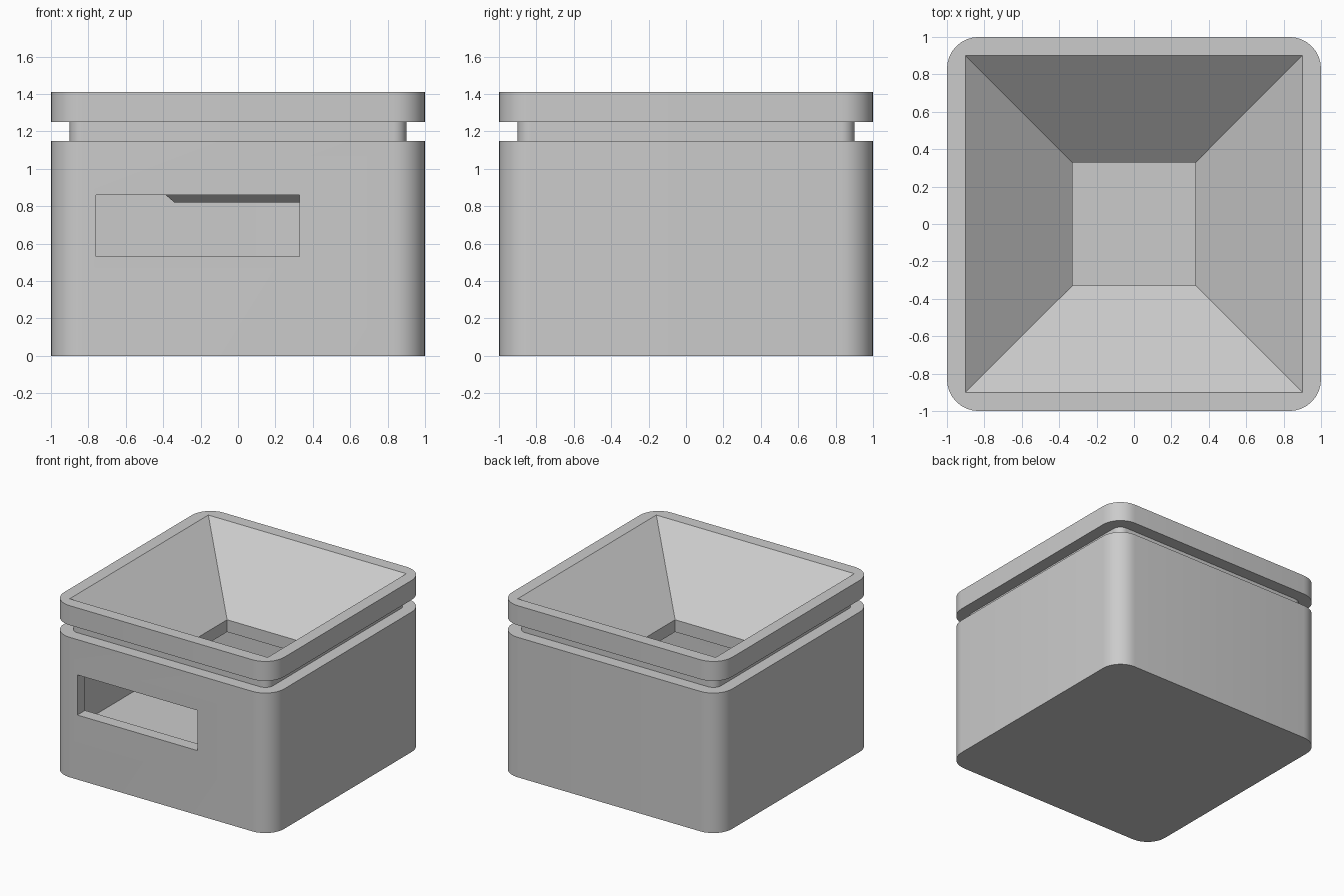
import bpy, bmesh, math

if "Cube" in bpy.data.objects:
    bpy.data.objects.remove(bpy.data.objects["Cube"])


def ring(half, z, r=0.0, steps=8):
    """Square outline at height z, with corners rounded by r."""
    pts = []
    for q in range(4):
        a0 = q * math.pi / 2
        sx, sy = ((1, 1), (-1, 1), (-1, -1), (1, -1))[q]
        c = half - r
        for i in range(steps + 1 if r else 1):
            a = a0 + i / steps * math.pi / 2
            dx, dy = (r * math.cos(a), r * math.sin(a)) if r else (0, 0)
            pts.append((sx * c + dx, sy * c + dy, z))
    return pts


def loft(name, rings):
    """Closed solid through a stack of outlines, bottom to top."""
    bm = bmesh.new()
    loops = [[bm.verts.new(p) for p in pts] for pts in rings]
    for a, b in zip(loops, loops[1:]):
        n = len(a)
        for i in range(n):
            j = (i + 1) % n
            bm.faces.new((a[i], a[j], b[j], b[i]))
    bm.faces.new(loops[0][::-1])
    bm.faces.new(loops[-1])
    bmesh.ops.recalc_face_normals(bm, faces=bm.faces)
    me = bpy.data.meshes.new(name)
    bm.to_mesh(me)
    bm.free()
    ob = bpy.data.objects.new(name, me)
    bpy.context.collection.objects.link(ob)
    return ob


def combine(ob, tool, operation):
    """Apply a boolean and discard the tool solid."""
    tool.hide_render = True
    mod = ob.modifiers.new("bool", 'BOOLEAN')
    mod.operation, mod.object, mod.solver = operation, tool, 'EXACT'
    bpy.context.view_layer.objects.active = ob
    bpy.ops.object.modifier_apply(modifier=mod.name)
    bpy.data.objects.remove(tool)


def smooth(ob):
    bpy.ops.object.select_all(action='DESELECT')
    ob.select_set(True)
    bpy.context.view_layer.objects.active = ob
    bpy.ops.object.shade_smooth_by_angle(angle=math.radians(30))


R_OUT, R_NECK = 0.17, 0.07
RIM_Z, NECK_TOP, BOX_TOP, FLOOR = 1.41, 1.25, 1.15, 0.33
HOLE, HOLE_Z = 0.33, 0.92
SLOPE = (0.9 - HOLE) / (RIM_Z - HOLE_Z)

# Lower box: rounded block with a hollow chamber
box = loft("box", [ring(1, 0, R_OUT), ring(1, BOX_TOP, R_OUT)])
combine(box, loft("chamber", [ring(0.9, FLOOR, R_NECK), ring(0.9, BOX_TOP + 0.2, R_NECK)]),
        'DIFFERENCE')

# Front dispensing slot
slot = loft("slot", [ring(0.5, -0.5), ring(0.5, 0.5)])
slot.scale = (1.09, 0.4, 0.33)
slot.location = (-0.215, -1, 0.695)
bpy.context.view_layer.update()
combine(box, slot, 'DIFFERENCE')
smooth(box)

# Hopper lid: rim, recessed neck and funnel
lid = loft("hopper_lid", [ring(0.9, BOX_TOP, R_NECK), ring(0.9, NECK_TOP, R_NECK),
                          ring(1, NECK_TOP, R_OUT), ring(1, RIM_Z, R_OUT)])
low = 0.82
combine(lid, loft("funnel_outside", [ring(HOLE + 0.01, low),
                                     ring(HOLE + 0.01 + (1.2 - low) * SLOPE, 1.2)]), 'UNION')
combine(lid, loft("funnel_inside", [ring(HOLE, low - 0.1), ring(HOLE, HOLE_Z),
                                    ring(0.9 + 0.05 * SLOPE, RIM_Z + 0.05)]), 'DIFFERENCE')
smooth(lid)
